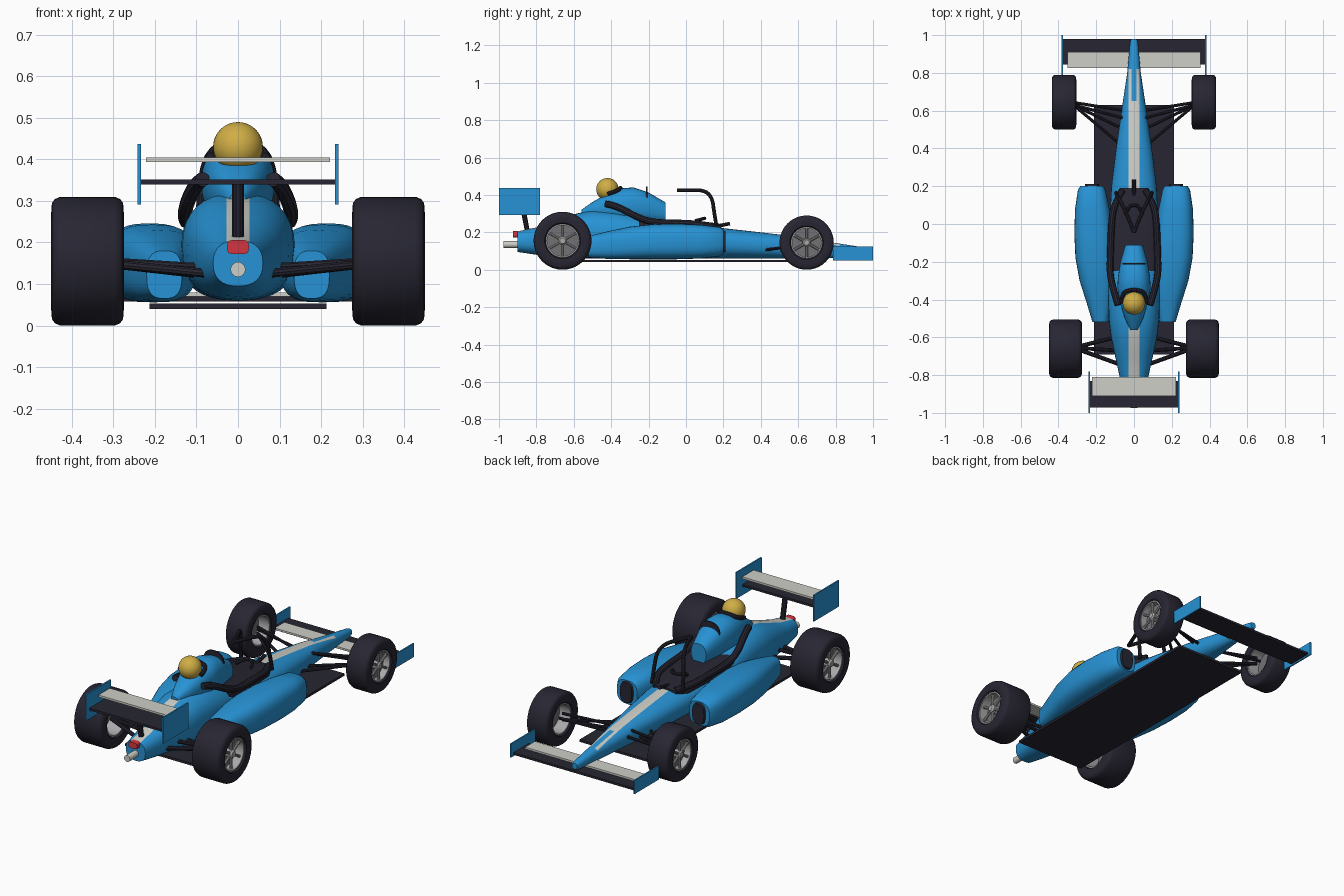
import bpy, bmesh, math
from mathutils import Vector

if "Cube" in bpy.data.objects:
    bpy.data.objects.remove(bpy.data.objects["Cube"])


def material(name, r, g, b):
    m = bpy.data.materials.new(name)
    m.diffuse_color = (r, g, b, 1)
    m.use_nodes = True
    m.node_tree.nodes["Principled BSDF"].inputs["Base Color"].default_value = m.diffuse_color
    return m


BLUE = material("racing blue", 0.02, 0.29, 0.66)
DARK = material("charcoal", 0.02, 0.019, 0.032)
WHITE = material("off white", 0.62, 0.62, 0.58)
SILVER = material("wheel silver", 0.4, 0.4, 0.41)
GREY = material("wheel grey", 0.17, 0.17, 0.18)
GOLD = material("helmet gold", 0.63, 0.42, 0.06)
RED = material("lamp red", 0.66, 0.035, 0.05)


def finish(ob, *mats):
    for m in mats:
        ob.data.materials.append(m)
    bpy.ops.object.select_all(action='DESELECT')
    bpy.context.view_layer.objects.active = ob
    ob.select_set(True)
    if ob.type == 'CURVE':
        bpy.ops.object.convert(target='MESH')
        ob = bpy.context.object
    bpy.ops.object.shade_smooth_by_angle(angle=math.radians(35))
    return ob


def from_bmesh(name, bm, *mats):
    bmesh.ops.recalc_face_normals(bm, faces=bm.faces)
    me = bpy.data.meshes.new(name)
    bm.to_mesh(me)
    bm.free()
    ob = bpy.data.objects.new(name, me)
    bpy.context.collection.objects.link(ob)
    return finish(ob, *mats)


def skin(rings, wrap=False):
    """Bridge equal rings of points; cap the ends unless wrapped."""
    bm = bmesh.new()
    vs = [[bm.verts.new(p) for p in ring] for ring in rings]
    n = len(vs[0])
    for a, b in zip(vs, vs[1:] + (vs[:1] if wrap else [])):
        for i in range(n):
            bm.faces.new((a[i], a[(i + 1) % n], b[(i + 1) % n], b[i]))
    if not wrap:
        bm.faces.new(vs[0])
        bm.faces.new(vs[-1])
    return bm


def loft(sections, power=2.4, n=32):
    """Rounded sections along y: (y, centre x, half width, bottom, top)."""
    def co(v):
        return math.copysign(abs(v) ** (2 / power), v)
    rings = []
    for y, cx, hw, zb, zt in sections:
        rings.append([(cx + hw * co(math.cos(t)), y, (zb + zt) / 2 + (zt - zb) / 2 * co(math.sin(t)))
                      for t in (2 * math.pi * i / n for i in range(n))])
    return skin(rings)


def lathe(name, cx, cy, cz, profile, mat, wrap=True, n=40):
    """Turn (x offset, radius) points about a crosswise axle."""
    rings = [[(cx + dx, cy + r * math.cos(t), cz + r * math.sin(t))
              for t in (2 * math.pi * i / n for i in range(n))] for dx, r in profile]
    return from_bmesh(name, skin(rings, wrap), mat)


def box(name, x, y, z, mat):
    bm = bmesh.new()
    bmesh.ops.create_cube(bm, size=1)
    for v in bm.verts:
        v.co = [(lo + hi) / 2 + c * (hi - lo) for (lo, hi), c in zip((x, y, z), v.co)]
    return from_bmesh(name, bm, mat)


def tube(name, pts, r, mat, smooth=True):
    cu = bpy.data.curves.new(name, 'CURVE')
    cu.dimensions = '3D'
    cu.bevel_depth, cu.bevel_resolution, cu.use_fill_caps = r, 3, True
    sp = cu.splines.new('NURBS' if smooth and len(pts) > 2 else 'POLY')
    sp.points.add(len(pts) - 1)
    for p, c in zip(sp.points, pts):
        p.co = (*c, 1)
    sp.use_endpoint_u, sp.order_u = True, 3
    ob = bpy.data.objects.new(name, cu)
    bpy.context.collection.objects.link(ob)
    return finish(ob, mat)


# Main body with a painted centre stripe
bm = loft([(y, 0, w, b, t) for y, w, b, t in (
    (0.98, .016, .078, .112), (0.96, .021, .07, .118), (0.8, .036, .063, .143), (0.6, .066, .06, .176),
    (0.4, .095, .06, .2), (0.2, .12, .06, .222), (0, .13, .06, .235), (-.18, .135, .06, .25),
    (-.27, .137, .06, .295), (-.38, .137, .06, .313), (-.5, .134, .06, .318), (-.6, .122, .063, .297),
    (-.7, .1, .07, .26), (-.8, .078, .08, .226), (-.9, .06, .095, .205))])
cuts = [((x, 0, 0), (1, 0, 0)) for x in (-.028, -.014, .014, .028)] + [((0, y, 0), (0, 1, 0)) for y in (.65, .82)]
for co, no in cuts:
    bmesh.ops.bisect_plane(bm, geom=bm.verts[:] + bm.edges[:] + bm.faces[:], plane_co=co, plane_no=no)
bmesh.ops.recalc_face_normals(bm, faces=bm.faces)
for f in bm.faces:
    c = f.calc_center_median()
    if f.normal.z > 0.3 and abs(c.x) < .028 and (c.y < .65 or (c.y < .82 and abs(c.x) > .014)):
        f.material_index = 1
from_bmesh("body", bm, BLUE, WHITE)

# Raised cover ahead of the helmet, its dark screen, and the helmet
from_bmesh("cover", loft([(y, 0, w, b, t) for y, w, b, t in (
    (-.56, .02, .28, .32), (-.5, .048, .27, .362), (-.42, .073, .26, .408), (-.34, .088, .25, .436),
    (-.28, .085, .25, .44), (-.2, .072, .25, .413), (-.11, .046, .25, .36))]), BLUE)
from_bmesh("screen", loft([(-.215, 0, .062, .32, .445), (-.207, 0, .062, .32, .445)]), DARK)
bm = bmesh.new()
bmesh.ops.create_uvsphere(bm, u_segments=32, v_segments=20, radius=.06)
bmesh.ops.translate(bm, verts=bm.verts, vec=(0, -.42, .43))
from_bmesh("helmet", bm, GOLD)
tube("helmet_collar", [(.066, -.42, .405), (.064, -.37, .42), (.03, -.35, .437), (-.03, -.35, .437),
                       (-.064, -.37, .42), (-.066, -.42, .405)], .011, DARK)

# Cockpit tub and steering wheel
from_bmesh("cockpit", loft([(.19, 0, .07, .19, .23), (.12, 0, .108, .19, .246), (-.1, 0, .122, .19, .26),
                            (-.25, 0, .122, .19, .272)], 3.5), DARK)
tube("steering_wheel", [(-.045, .05, .262), (-.03, .1, .275), (.03, .1, .275), (.045, .05, .262)], .009, DARK)
tube("front_stalk", [(0, .15, .23), (0, .235, .247)], .01, DARK)

# Flat floor
box("floor", (-.213, .213), (-.69, .63), (.04, .053), DARK)

for s in (1, -1):
    side = "right" if s > 0 else "left"

    # Side pod with its intake
    from_bmesh(side + "_pod", loft([(y, s * (i + o) / 2, (o - i) / 2, b, t) for y, i, o, b, t in (
        (.2, .16, .285, .085, .215), (.18, .15, .297, .072, .228), (.08, .13, .312, .06, .24),
        (-.05, .11, .316, .056, .246), (-.18, .1, .31, .056, .243), (-.3, .1, .288, .056, .23),
        (-.42, .115, .25, .058, .205), (-.52, .135, .22, .065, .18))], 2.8), BLUE)
    from_bmesh(side + "_intake", loft([(.19, s * .222, .04, .09, .212), (.212, s * .222, .036, .095, .207)], 2.8), DARK)

    # Cockpit rim tube and front hoop
    tube(side + "_rim", [(s * .085, -.43, .352), (s * .1, -.38, .345), (s * .128, -.27, .285), (s * .126, -.18, .252),
                         (s * .12, 0, .25), (s * .108, .1, .24), (s * .06, .18, .228)], .018, DARK)
    tube(side + "_hoop", [(0, -.045, .425), (s * .025, .02, .425), (s * .06, .1, .425), (s * .082, .14, .385),
                          (s * .09, .15, .31), (s * .095, .165, .22)], .01, DARK)

    # Wheels: tyre, rim, disc, hub and spokes
    for end, cx, cy, r, hw in (("front", .37, .645, .145, .065), ("rear", .3625, -.66, .155, .0875)):
        name, cx = side + "_" + end, cx * s
        half = [(hw * .86, .57 * r), (hw * .97, .62 * r), (hw, .75 * r), (hw * .98, .9 * r),
                (hw * .9, .965 * r), (hw * .75, r)]
        lathe(name + "_tyre", cx, cy, r, half + [(-x, q) for x, q in reversed(half)], DARK)
        lathe(name + "_rim", cx, cy, r, [(hw * .88, .6 * r), (hw * .88, .53 * r), (-hw * .88, .53 * r),
                                         (-hw * .88, .6 * r)], SILVER)
        lathe(name + "_disc", cx, cy, r, [(s * hw * .3, .55 * r), (s * hw * .15, .55 * r)], GREY, False)
        lathe(name + "_hub", cx, cy, r, [(s * hw * .85, .1 * r), (s * hw * .75, .15 * r), (s * hw * .1, .15 * r)],
              SILVER, False, 16)
        for k in range(6):
            a = math.pi / 2 + k * math.pi / 3
            pts = [(cx + s * hw * .66, cy + q * r * math.cos(a), r + q * r * math.sin(a)) for q in (.1, .55)]
            tube(name + "_spoke_%d" % k, pts, .05 * r, SILVER)

    # Suspension arms: wheel end to body end
    for k, (a, b, r) in enumerate((
            ((.32, .63, .135), (.05, .5, .1), .008), ((.32, .63, .135), (.07, .42, .105), .008),
            ((.32, .63, .17), (.05, .56, .15), .008), ((.33, .645, .147), (.05, .6, .13), .008),
            ((.32, -.655, .15), (.1, -.6, .125), .011), ((.32, -.655, .15), (.07, -.745, .125), .011),
            ((.32, -.655, .155), (.08, -.67, .14), .01))):
        tube(side + "_arm_%d" % k, [(s * a[0], *a[1:]), (s * b[0], *b[1:])], r, DARK)

    # Wing end plates
    for end, x, y, z in (("front", .38, (.785, 1), (.05, .125)), ("rear", .238, (-1, -.78), (.292, .437))):
        box(side + "_" + end + "_endplate", (s * x - .004, s * x + .004), y, z, BLUE)

# Wings: dark main plane and light flap
box("front_wing", (-.378, .378), (.845, .98), (.058, .07), DARK)
box("front_flap", (-.352, .352), (.825, .91), (.07, .08), WHITE)
box("rear_wing", (-.236, .236), (-.972, -.83), (.34, .352), DARK)
box("rear_flap", (-.222, .222), (-.91, -.81), (.394, .405), WHITE)
tube("rear_wing_post", [(0, -.845, .19), (0, -.875, .343)], .014, DARK)

# Tail lamp and exhaust
from_bmesh("tail_lamp", loft([(-.89, 0, .026, .172, .206), (-.925, 0, .026, .172, .206)], 4), RED)
bm = bmesh.new()
bmesh.ops.create_cone(bm, cap_ends=True, segments=24, radius1=.018, radius2=.018, depth=.09)
for v in bm.verts:
    v.co = Vector((v.co.x, v.co.z - .93, v.co.y + .135))
from_bmesh("exhaust", bm, WHITE)
